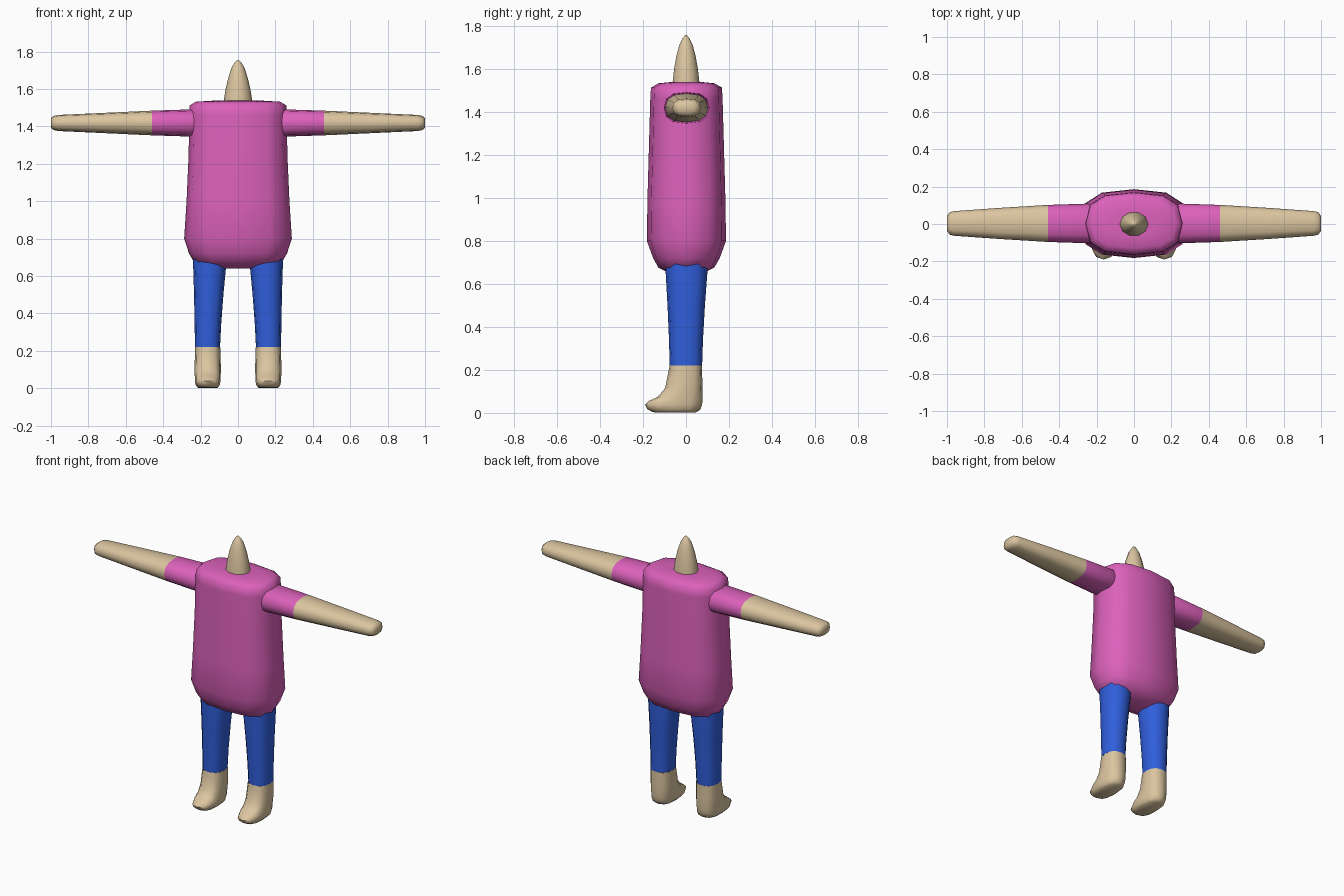
import bpy, math
from mathutils import Vector

if "Cube" in bpy.data.objects:
    bpy.data.objects.remove(bpy.data.objects["Cube"])


def material(name, rgb):
    m = bpy.data.materials.new(name)
    m.diffuse_color = (*rgb, 1)
    m.use_nodes = True
    m.node_tree.nodes["Principled BSDF"].inputs["Base Color"].default_value = m.diffuse_color
    return m


PINK = material("pink", (0.72, 0.12, 0.50))
BLUE = material("blue", (0.03, 0.115, 0.72))
SKIN = material("tan", (0.71, 0.56, 0.35))


def ring(centre, u, v, sides, power=2.0):
    """Rounded cross-section spanned by the half-axes u and v."""
    pts = []
    for i in range(sides):
        a = 2 * math.pi * i / sides
        c, s = math.cos(a), math.sin(a)
        cu = math.copysign(abs(c) ** (2 / power), c)
        sv = math.copysign(abs(s) ** (2 / power), s)
        pts.append(Vector(centre) + Vector(u) * cu + Vector(v) * sv)
    return pts


def loft(name, rings, mat, start=True, end=True, mirror=False):
    """Skin a list of rings; optionally cap the ends and mirror across x."""
    n = len(rings[0])
    verts = [p for r in rings for p in r]
    faces = []
    for k in range(len(rings) - 1):
        for i in range(n):
            j = (i + 1) % n
            faces.append((k * n + i, k * n + j, (k + 1) * n + j, (k + 1) * n + i))
    if start:
        faces.append(tuple(reversed(range(n))))
    if end:
        faces.append(tuple(range(len(verts) - n, len(verts))))
    mesh = bpy.data.meshes.new(name)
    mesh.from_pydata(verts, [], faces)
    mesh.materials.append(mat)
    ob = bpy.data.objects.new(name, mesh)
    bpy.context.collection.objects.link(ob)
    if mirror:
        ob.modifiers.new("mirror", 'MIRROR').use_mirror_merge = False
    bpy.ops.object.select_all(action='DESELECT')
    ob.select_set(True)
    bpy.context.view_layer.objects.active = ob
    bpy.ops.object.shade_smooth_by_angle(angle=math.radians(65))
    return ob


# Torso: (z, half width, half depth)
torso = [(0.64, 0.10, 0.06), (0.675, 0.235, 0.13), (0.72, 0.262, 0.155),
         (0.80, 0.288, 0.184), (1.00, 0.275, 0.181), (1.25, 0.264, 0.174),
         (1.46, 0.261, 0.168), (1.512, 0.258, 0.165), (1.532, 0.225, 0.13),
         (1.538, 0.12, 0.07)]
loft("torso", [ring((0, 0.002, z), (w, 0, 0), (0, d, 0), 12, 2.7)
               for z, w, d in torso], PINK)

# Head: tapered cone with a rounded tip
head = [(1.50, 0.079, 0.067), (1.54, 0.076, 0.065), (1.60, 0.066, 0.058),
        (1.66, 0.052, 0.047), (1.715, 0.034, 0.031), (1.743, 0.017, 0.015),
        (1.756, 0.004, 0.004)]
loft("head", [ring((0, 0, z), (w, 0, 0), (0, d, 0), 10) for z, w, d in head], SKIN)


# Arms: (x, half depth, half height)
def arm_rings(rows):
    return [ring((x, 0.003, 1.418), (0, d, 0), (0, 0, h), 12, 2.5) for x, d, h in rows]


loft("sleeve", arm_rings([(0.20, 0.085, 0.06), (0.245, 0.106, 0.073),
                          (0.46, 0.099, 0.066)]), PINK, end=False, mirror=True)
loft("forearm", arm_rings([(0.46, 0.099, 0.066), (0.72, 0.083, 0.054),
                           (0.96, 0.066, 0.043), (0.985, 0.060, 0.038),
                           (1.0, 0.040, 0.026)]), SKIN, start=False, mirror=True)

# Trouser legs: (z, inner x, outer x, front y, back y)
leg = [(0.22, 0.096, 0.230, -0.076, 0.075), (0.34, 0.090, 0.232, -0.079, 0.079),
       (0.50, 0.078, 0.235, -0.086, 0.088), (0.66, 0.063, 0.240, -0.095, 0.100),
       (0.74, 0.070, 0.238, -0.095, 0.100)]
loft("trouser_leg", [ring(((a + b) / 2, (f + k) / 2, z), ((b - a) / 2, 0, 0),
                          (0, (k - f) / 2, 0), 12, 2.4)
                     for z, a, b, f, k in leg], BLUE, start=False, mirror=True)

# Feet: tilted rings (half width, front y, front z, back y, back z), sole to ankle
foot = [(0.052, -0.155, 0.003, 0.045, 0.002), (0.064, -0.180, 0.018, 0.066, 0.014),
        (0.069, -0.190, 0.038, 0.075, 0.040), (0.069, -0.172, 0.056, 0.077, 0.065),
        (0.070, -0.132, 0.074, 0.077, 0.095), (0.070, -0.097, 0.115, 0.076, 0.135),
        (0.068, -0.082, 0.190, 0.075, 0.195), (0.067, -0.076, 0.22, 0.075, 0.22)]
loft("foot", [ring((0.162, (f + k) / 2, (fz + kz) / 2), (w, 0, 0),
                   (0, (k - f) / 2, (kz - fz) / 2), 12, 2.6)
              for w, f, fz, k, kz in foot], SKIN, end=False, mirror=True)
